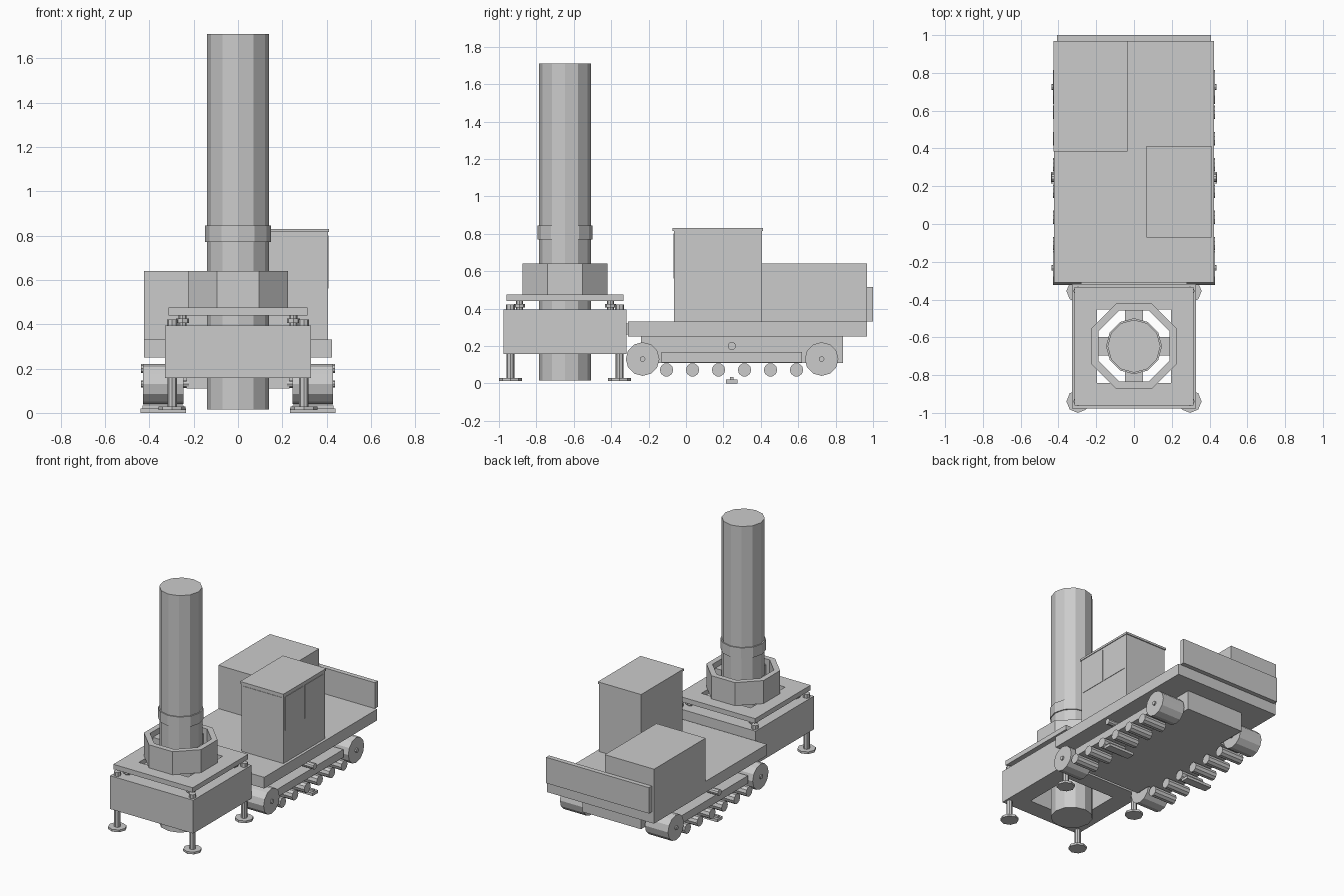
import bpy, bmesh
from math import pi, cos, sin

if "Cube" in bpy.data.objects:
    bpy.data.objects.remove(bpy.data.objects["Cube"])

CY = -0.647  # y of the casing axis


def make(name, bm):
    bmesh.ops.recalc_face_normals(bm, faces=bm.faces[:])
    me = bpy.data.meshes.new(name)
    bm.to_mesh(me)
    bm.free()
    ob = bpy.data.objects.new(name, me)
    bpy.context.collection.objects.link(ob)
    return ob


def box(name, x0, x1, y0, y1, z0, z1):
    bm = bmesh.new()
    bmesh.ops.create_cube(bm, size=1)
    for v in bm.verts:
        v.co = ((x0 + x1) / 2 + v.co.x * (x1 - x0),
                (y0 + y1) / 2 + v.co.y * (y1 - y0),
                (z0 + z1) / 2 + v.co.z * (z1 - z0))
    return make(name, bm)


def cyl(name, a, b, r, n=12, phase=0.0):
    """Cylinder along x or z, from point a to point b."""
    along_x = abs(b[0] - a[0]) > 1e-6
    bm = bmesh.new()
    loops = []
    for p in (a, b):
        loop = []
        for i in range(n):
            t = 2 * pi * i / n + phase
            c, s = r * cos(t), r * sin(t)
            loop.append(bm.verts.new((p[0], p[1] + c, p[2] + s) if along_x
                                     else (p[0] + c, p[1] + s, p[2])))
        loops.append(loop)
        bm.faces.new(loop)
    for i in range(n):
        j = (i + 1) % n
        bm.faces.new((loops[0][i], loops[0][j], loops[1][j], loops[1][i]))
    return make(name, bm)


def ring(name, outer, inner, z0, z1, n):
    """Flat-sided ring around the casing; sizes are half widths across flats."""
    bm = bmesh.new()
    loops = []
    for r, z in ((outer, z0), (outer, z1), (inner, z1), (inner, z0)):
        k = r / cos(pi / n)
        loops.append([bm.verts.new((k * cos(2 * pi * (i + .5) / n),
                                    CY + k * sin(2 * pi * (i + .5) / n), z))
                      for i in range(n)])
    for q in range(4):
        a, b = loops[q], loops[(q + 1) % 4]
        for i in range(n):
            j = (i + 1) % n
            bm.faces.new((a[i], a[j], b[j], b[i]))
    return make(name, bm)


# Casing rotator
cyl("casing_pipe", (0, CY, .015), (0, CY, 1.71), .14)
cyl("casing_collar", (0, CY, .77), (0, CY, .845), .148)
ring("rotator_base", .329, .195, .157, .395, 4)
ring("rotator_plate", .314, .195, .44, .475, 4)
ring("clamp_ring", .226, .188, .475, .64, 8)

# Four grippers between ring and casing
for i, (dx, dy) in enumerate(((1, 0), (-1, 0), (0, 1), (0, -1))):
    x, y = dx * .163, CY + dy * .163
    hx, hy = (.03, .048) if dx else (.048, .03)
    box(f"gripper_{i}", x - hx, x + hx, y - hy, y + hy, .49, .60)

# Corner legs, feet and lift jacks
for sx in (-1, 1):
    for sy in (-1, 1):
        tag = ("left" if sx < 0 else "right") + ("_front" if sy < 0 else "_back")
        x, y = sx * .297, CY + sy * .292
        cyl("leg_" + tag, (x, y, .025), (x, y, .20), .021, 8)
        cyl("foot_" + tag, (x, y, .013), (x, y, .029), .061, 8, pi / 8 * 0)
        cyl("leg_cap_" + tag, (x, y, .39), (x, y, .422), .024, 8)
        x, y = sx * .25, CY + sy * .243
        cyl("jack_" + tag, (x, y, .39), (x, y, .445), .018, 8)
        cyl("jack_flange_" + tag, (x, y, .405), (x, y, .425), .03, 8)

# Carrier body
box("deck", -.424, .424, -.31, .968, .25, .33)
box("deck_link", -.28, .28, -.325, -.30, .26, .32)
box("chassis", -.232, .232, -.24, .84, .11, .255)
box("engine_housing", -.425, -.035, .385, .968, .328, .64)
box("rear_plate", -.407, .407, .966, 1.0, .33, .515)

# Operator cab with slightly raised window panels
box("cab", .072, .405, -.065, .405, .328, .818)
box("cab_roof", .067, .41, -.072, .412, .815, .83)
box("front_window", .09, .39, -.068, -.06, .56, .80)
box("side_window_front", .40, .408, -.045, .16, .56, .80)
box("side_window_back", .40, .408, .175, .385, .56, .80)

# Running gear on both sides
for sx, side in ((-1, "left"), (1, "right")):
    def axle(name, y, z, r, a, b, n):
        cyl(f"{name}_{side}", (sx * a, y, z), (sx * b, y, z), r, n)
    box(f"track_frame_{side}", *sorted((sx * .22, sx * .40)), -.13, .62, .112, .168)
    for i, y in enumerate((-.232, .725)):
        axle(f"drive_wheel_{i}", y, .13, .09, .245, .428, 12)
        axle(f"wheel_hub_{i}", y, .13, .015, .22, .438, 8)
    for i in range(6):
        axle(f"road_roller_{i}", -.104 + i * .139, .072, .036, .248, .428, 10)
    axle("return_roller", .245, .20, .022, .22, .438, 10)
    box(f"track_shoe_{side}", *sorted((sx * .235, sx * .44)), .215, .275, 0, .02)
    box(f"shoe_ridge_{side}", *sorted((sx * .245, sx * .43)), .236, .254, .018, .034)
